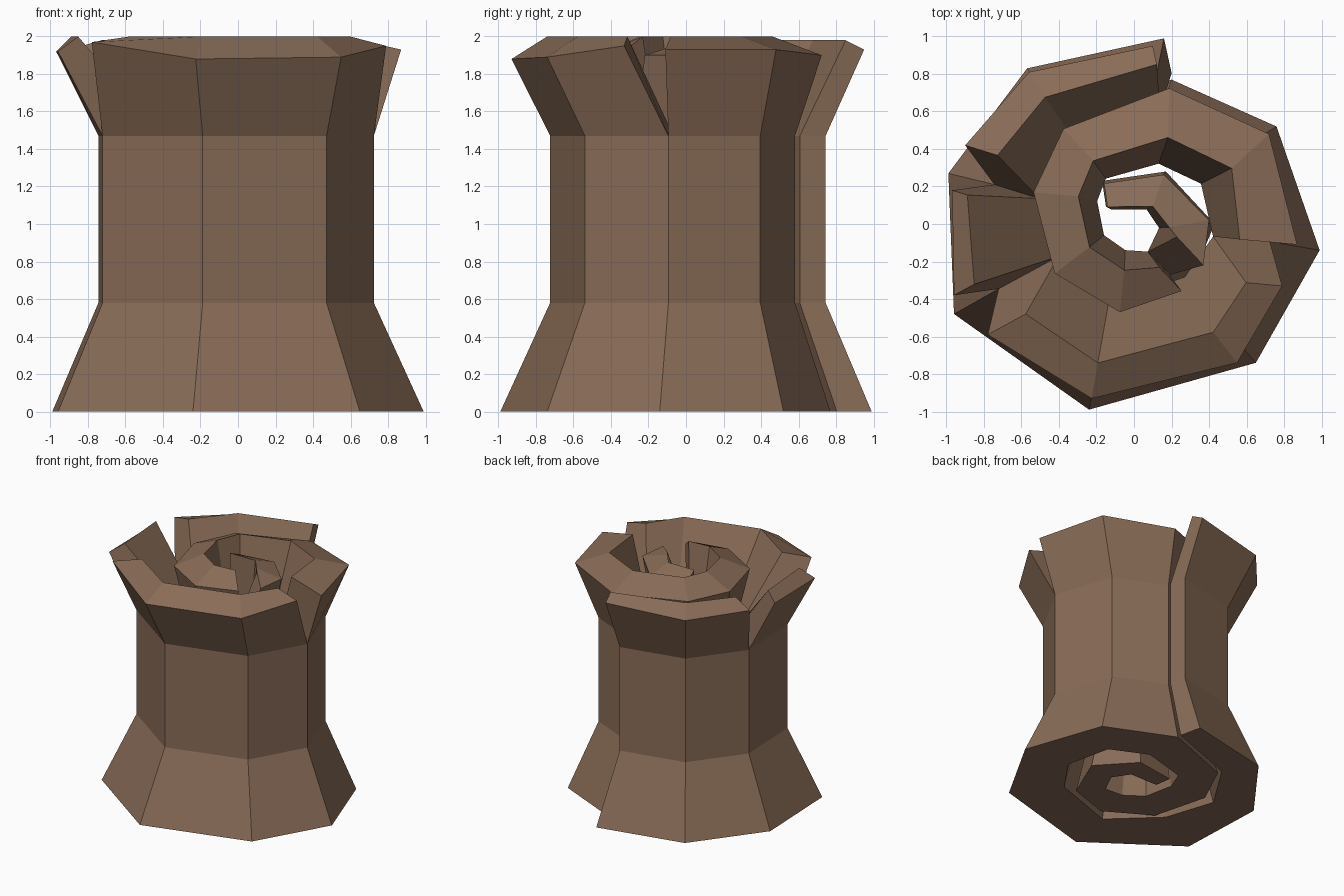
import bpy
import bmesh
from mathutils import Vector

cube = bpy.data.objects.get("Cube")
if cube:
    bpy.data.objects.remove(cube)

# Outer line of the spiral at the foot, from the loose end to the core: x, y, thickness
SPIRAL = [
    (0.16, 0.99, 0.19), (-0.57, 0.83, 0.3), (-0.99, 0.27, 0.34), (-0.96, -0.48, 0.49),
    (-0.24, -0.99, 0.41), (0.65, -0.74, 0.44), (0.99, -0.14, 0.41), (0.76, 0.52, 0.36),
    (0.2, 0.77, 0.35), (-0.4, 0.54, 0.31), (-0.57, 0.18, 0.32), (-0.45, -0.28, 0.31),
    (-0.08, -0.5, 0.3), (0.27, -0.38, 0.23), (0.43, 0.0, 0.24), (0.17, 0.28, 0.2),
    (-0.17, 0.23, 0.14),
]
foot = [Vector((x, y)) for x, y, t in SPIRAL]
thickness = [t for x, y, t in SPIRAL]
last = len(foot) - 1

WAIST_SCALE = 0.742
WAIST_SHIFT = Vector((-0.01, 0.01))
LIP_SCALE = 0.94
WAIST_LOW, WAIST_HIGH = 0.58, 1.47


def inward(i):
    """Direction from the outer to the inner side of the sheet at a column."""
    total = Vector((0, 0))
    for a, b in ((i - 1, i), (i, i + 1)):
        if a >= 0 and b <= last:
            d = (foot[b] - foot[a]).normalized()
            total += Vector((-d.y, d.x))
    return total.normalized()


normals = [inward(i) for i in range(last + 1)]
bm = bmesh.new()


def vert(p, z):
    return bm.verts.new((p.x, p.y, z))


def band(low, high):
    """Outer and inner faces between two rows of (outer, inner) vertex pairs."""
    for i in range(len(low) - 1):
        bm.faces.new((low[i][0], low[i + 1][0], high[i + 1][0], high[i][0]))
        bm.faces.new((low[i + 1][1], low[i][1], high[i][1], high[i + 1][1]))
    for i in (0, -1):
        bm.faces.new((low[i][0], high[i][0], high[i][1], low[i][1]))


def rim(row):
    for a, b in zip(row, row[1:]):
        bm.faces.new((a[0], a[1], b[1], b[0]))


# Flared foot and straight waist
rows = []
for z, scale, shift in ((0, 1, Vector((0, 0))),
                        (WAIST_LOW, WAIST_SCALE, WAIST_SHIFT),
                        (WAIST_HIGH, WAIST_SCALE, WAIST_SHIFT)):
    rows.append([(vert(p * scale + shift, z), vert((p + n * t) * scale + shift, z))
                 for p, n, t in zip(foot, normals, thickness)])
band(rows[0], rows[1])
band(rows[1], rows[2])
rim(rows[0])

# Flared top, torn into panels: first and last column, lip thickness factor,
# inner lip height, usual outer lip height, and moved outer lip points
PANELS = [
    (0, 2, 0.53, 1.98, 1.93, {0: (0.1, 0.95, 1.93), 1: (-0.56, 0.81, 1.9),
                              2: (-0.9, 0.42, 1.93)}),
    (2, 3, 0.25, 2.0, 1.92, {2: (-0.97, 0.18, 1.92), 3: (-0.96, -0.38, 1.92)}),
    (3, 6, 0.47, 2.0, 1.88, {3: (-0.78, -0.59, 1.97), 5: (0.55, -0.74, 1.89),
                             6: (0.79, -0.33, 1.95)}),
    (6, 13, 0.75, 2.0, 1.9, {6: (0.87, -0.11, 1.93), 7: (0.72, 0.48, 1.93)}),
    (13, last, 0.9, 1.95, 1.89, {13: (0.37, -0.22, 1.9), 14: (0.4, 0.02, 1.9)}),
]
for first, end, factor, inner_z, outer_z, moved in PANELS:
    lip = []
    for i in range(first, end + 1):
        scaled = foot[i] * LIP_SCALE
        x, y, z = moved.get(i, (scaled.x, scaled.y, outer_z))
        p = Vector((x, y))
        lip.append((vert(p, z), vert(p + normals[i] * thickness[i] * factor, inner_z)))
    band(rows[2][first:end + 1], lip)
    rim(lip)

bmesh.ops.recalc_face_normals(bm, faces=bm.faces[:])
mesh = bpy.data.meshes.new("rolled_sheet")
bm.to_mesh(mesh)
bm.free()

# Brown bark colour
brown = bpy.data.materials.new("bark_brown")
brown.use_nodes = True
colour = (0.25, 0.15, 0.095, 1)
brown.diffuse_color = colour
brown.node_tree.nodes["Principled BSDF"].inputs["Base Color"].default_value = colour
mesh.materials.append(brown)

sheet = bpy.data.objects.new("rolled_sheet", mesh)
bpy.context.collection.objects.link(sheet)
